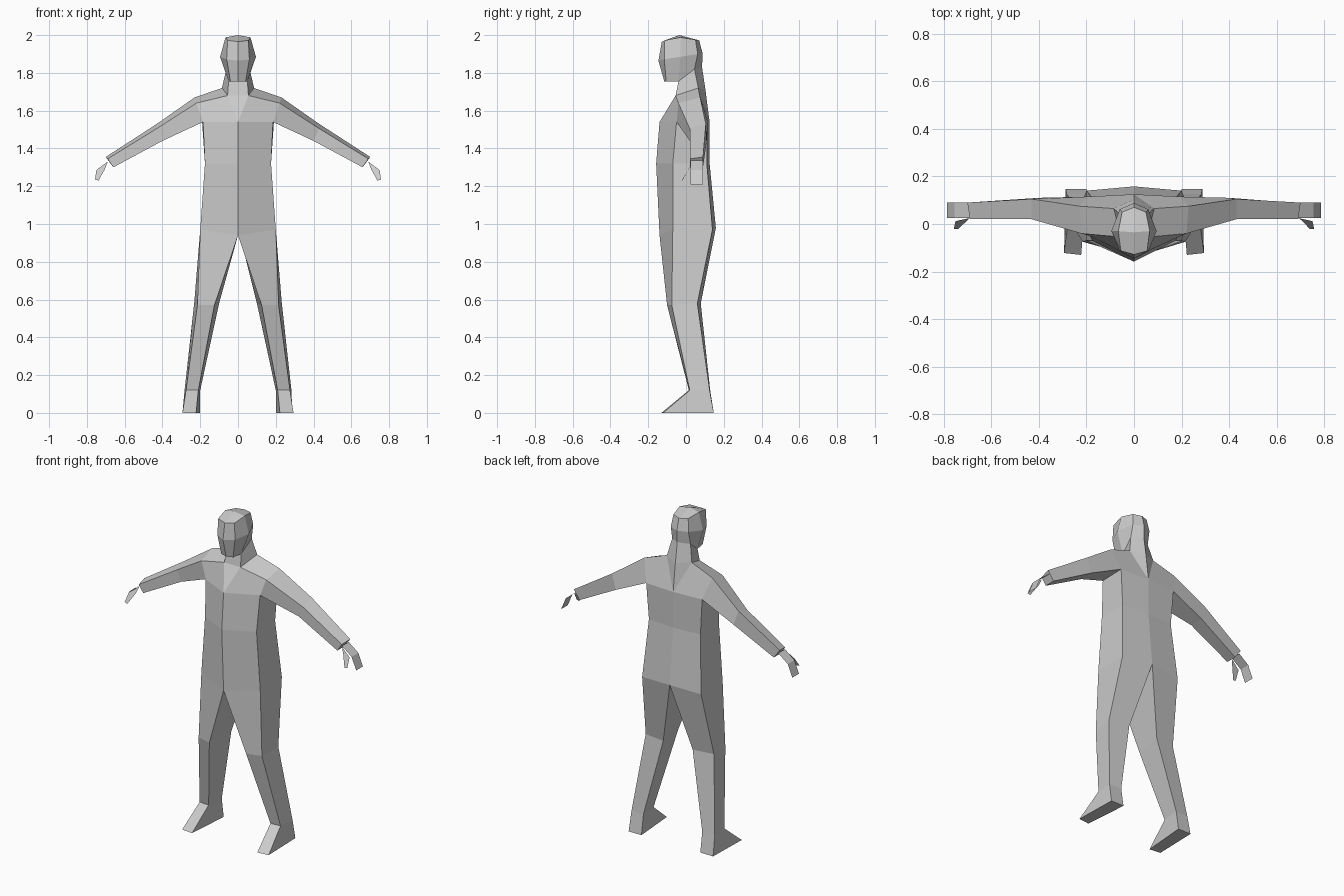
import bpy, bmesh
from mathutils import Vector

if "Cube" in bpy.data.objects:
    bpy.data.objects.remove(bpy.data.objects["Cube"])

skin = bpy.data.materials.new("plain_grey")
skin.diffuse_color = (0.6, 0.6, 0.6, 1)
skin.use_nodes = True
skin.node_tree.nodes["Principled BSDF"].inputs["Base Color"].default_value = skin.diffuse_color


def build(name, rings, closed=True, extra=()):
    """Loft the +x half through the rings, add extra faces, mirror it in x."""
    bm = bmesh.new()
    faces = []
    for a, b in zip(rings, rings[1:]):
        n = len(a)
        for i in range(n if closed else n - 1):
            j = (i + 1) % n
            faces.append([a[i], a[j], b[j], b[i]])
    for f in faces + list(extra):
        for s in (1, -1):
            bm.faces.new([bm.verts.new((s * x, y, z)) for x, y, z in f][::s])
    bmesh.ops.remove_doubles(bm, verts=bm.verts, dist=0.0005)
    bmesh.ops.dissolve_degenerate(bm, edges=bm.edges, dist=0.0005)
    bmesh.ops.recalc_face_normals(bm, faces=bm.faces)
    me = bpy.data.meshes.new(name)
    bm.to_mesh(me)
    bm.free()
    me.materials.append(skin)
    ob = bpy.data.objects.new(name, me)
    bpy.context.collection.objects.link(ob)
    return ob


# Torso half rings: front centre, front side, back side, back centre
hips = [(0, -.14, .94), (.20, -.07, .97), (.20, .14, .97), (0, .158, .98)]
waist = [(0, -.158, 1.32), (.175, -.07, 1.32), (.175, .11, 1.32), (0, .125, 1.32)]
chest = [(0, -.14, 1.54), (.185, -.05, 1.54), (.19, .115, 1.54), (0, .125, 1.54)]

# Shoulder and neck points
sh_front, sh_back = (.22, -.04, 1.64), (.23, .075, 1.67)
nk_front, nk_mid = (.055, -.055, 1.68), (0, -.055, 1.68)
nk_side, nk_back = (.085, .065, 1.72), (0, .103, 1.71)
jaw, nape_side, nape = (.05, -.04, 1.755), (.062, .045, 1.82), (0, .085, 1.83)
jaw_mid = (0, -.04, 1.755)
build("torso", [hips, waist, chest], closed=False, extra=[
    [chest[0], nk_front, nk_mid],
    [chest[0], chest[1], sh_front, nk_front],
    [sh_front, sh_back, nk_side, nk_front],
    [chest[3], nk_back, nk_side],
    [chest[3], nk_side, sh_back, chest[2]],
])
build("neck", [[nk_mid, nk_front, nk_side, nk_back],
               [jaw_mid, jaw, nape_side, nape]], closed=False)

# Head half rings from chin to crown
chin = [(0, -.115, 1.755), (.04, -.105, 1.755), jaw, nape_side, nape]
brow = [(0, -.146, 1.865), (.06, -.115, 1.872), (.095, -.03, 1.885),
        (.06, .062, 1.9), (0, .088, 1.902)]
crown = [(0, -.128, 1.965), (.055, -.113, 1.972), (.066, -.03, 1.988),
         (.05, .05, 1.975), (0, .07, 1.972)]
top = (0, -.035, 2.0)
build("head", [chin, brow, crown], closed=False,
      extra=[[crown[0], crown[1], crown[2], top], [crown[2], crown[3], crown[4], top],
             [chin[0], chin[1], jaw, jaw_mid]])

# Arms: front top, back top, back bottom, front bottom
elbow = [(.43, .02, 1.505), (.43, .105, 1.53), (.40, .11, 1.44), (.40, .02, 1.44)]
wrist = [(.69, .022, 1.345), (.70, .09, 1.355), (.66, .09, 1.30), (.66, .022, 1.30)]
build("arms", [[sh_front, sh_back, chest[2], chest[1]], elbow, wrist], extra=[wrist])

# Flat hands with a bent palm, and flat thumbs
build("hands", [[(.69, .025, 1.335), (.69, .09, 1.335)],
                [(.755, .025, 1.285), (.755, .09, 1.285)],
                [(.786, .025, 1.21), (.786, .09, 1.21)]], closed=False)
build("thumbs", [], extra=[[(.69, .025, 1.33), (.75, .012, 1.285), (.757, -.02, 1.235),
                            (.738, -.02, 1.23), (.705, .015, 1.29)]])

# Legs: front inner, front outer, back outer, back inner
knee = [(.125, -.10, .57), (.215, -.075, .57), (.232, .06, .58), (.10, .078, .58)]
ankle = [(.21, .015, .12), (.275, .02, .12), (.283, .125, .12), (.20, .128, .12)]
sole = [(.222, -.13, 0), (.294, -.122, 0), (.287, .147, 0), (.20, .147, 0)]
build("legs", [hips, knee, ankle, sole], extra=[sole])
